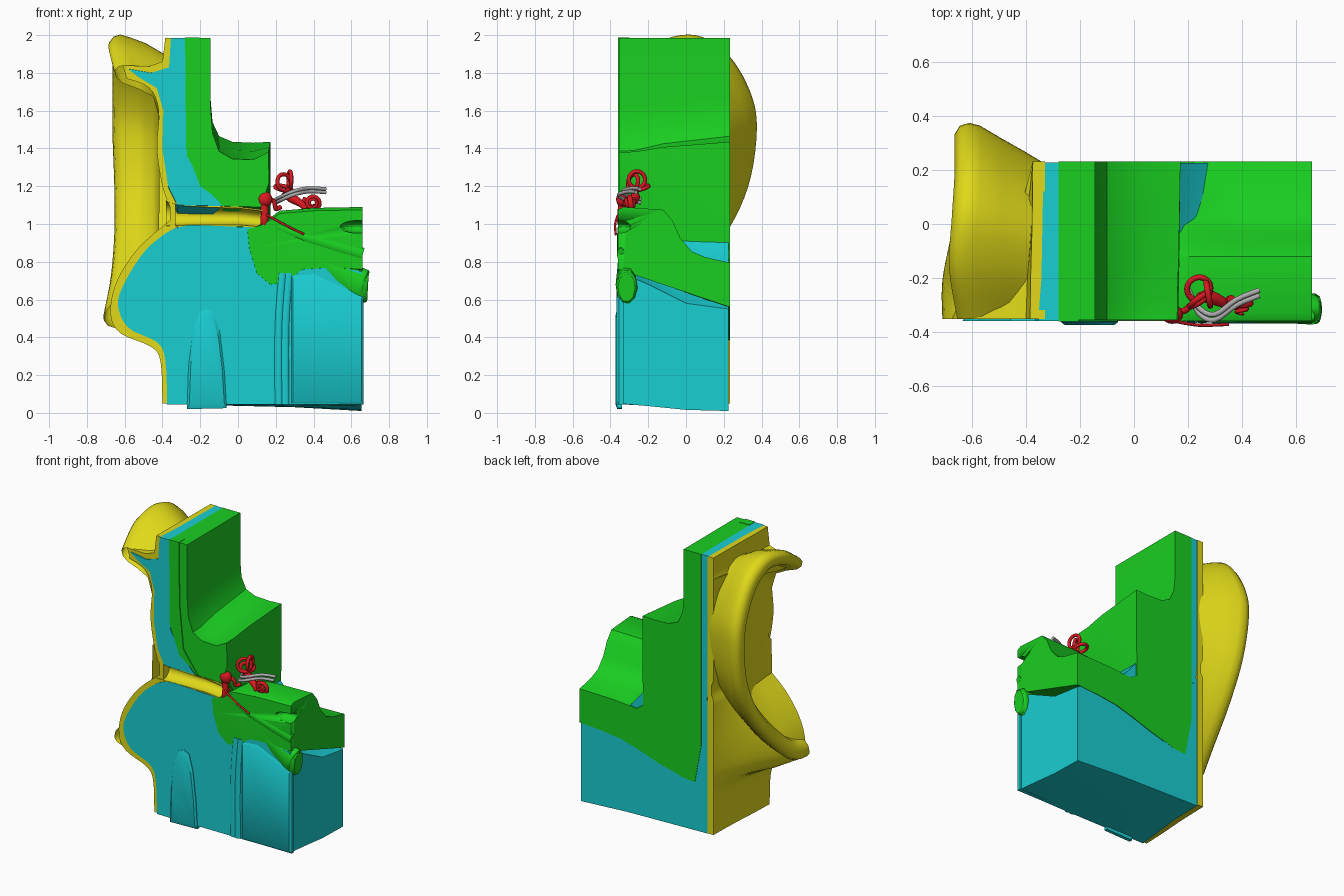
import bpy, bmesh
from math import radians, pi, sin, cos
from mathutils import Vector

if "Cube" in bpy.data.objects:
    bpy.data.objects.remove(bpy.data.objects["Cube"])


def mat(name, c):
    m = bpy.data.materials.new(name)
    m.diffuse_color = (*c, 1)
    m.use_nodes = True
    m.node_tree.nodes["Principled BSDF"].inputs["Base Color"].default_value = m.diffuse_color
    return m


YELLOW = mat("skin_yellow", (0.75, 0.70, 0.01))
CYAN = mat("tissue_cyan", (0.01, 0.62, 0.65))
GREEN = mat("bone_green", (0.01, 0.62, 0.015))
RED = mat("inner_red", (0.70, 0.01, 0.015))
GREY = mat("nerve_grey", (0.42, 0.42, 0.42))


def spline(pts, n=4):
    """Catmull-Rom through points of any dimension."""
    P = [Vector(p) for p in pts]
    P = [P[0]] + P + [P[-1]]
    out = []
    for i in range(1, len(P) - 2):
        a, b, c, d = P[i - 1:i + 3]
        for k in range(n):
            t = k / n
            out.append(0.5 * (2 * b + (c - a) * t + (2 * a - 5 * b + 4 * c - d) * t * t
                              + (3 * b - a - 3 * c + d) * t ** 3))
    return out + [P[-2]]


def make(name, rows, m, closed=True, caps=True, angle=35):
    """Skin a surface through rows of 3D points."""
    bm = bmesh.new()
    R = [[bm.verts.new(p) for p in r] for r in rows]
    n = len(R[0])
    for a, b in zip(R, R[1:]):
        for i in range(n if closed else n - 1):
            j = (i + 1) % n
            bm.faces.new((a[i], a[j], b[j], b[i]))
    if caps:
        bm.faces.new(R[0])
        bm.faces.new(R[-1])
    bmesh.ops.recalc_face_normals(bm, faces=bm.faces)
    me = bpy.data.meshes.new(name)
    bm.to_mesh(me)
    bm.free()
    ob = bpy.data.objects.new(name, me)
    bpy.context.collection.objects.link(ob)
    me.materials.append(m)
    me.shade_smooth()
    me.set_sharp_from_angle(angle=radians(angle))
    return ob


def loft(name, sections, m, **kw):
    return make(name, [[(p[0], y, p[1]) for p in pts] for y, pts in sections], m, **kw)


def mix(a, b, t):
    return [Vector(p[:2]).lerp(Vector(q[:2]), t) for p, q in zip(a, b)]


def tube(name, pts, r, m, squash=1.0, smooth=True):
    """Round tube; points are x, y, z and optional radius factor."""
    cu = bpy.data.curves.new(name, 'CURVE')
    cu.dimensions = '3D'
    cu.bevel_depth, cu.bevel_resolution, cu.use_fill_caps = r, 3, True
    P = spline([(*p, 1)[:4] for p in pts], 4) if smooth else pts
    s = cu.splines.new('POLY')
    s.points.add(len(P) - 1)
    s.use_smooth = True
    for q, p in zip(s.points, P):
        q.co = (p[0], p[1] / squash, p[2], 1)
        q.radius = p[3] if len(p) > 3 else 1
    ob = bpy.data.objects.new(name, cu)
    ob.scale.y = squash
    cu.materials.append(m)
    bpy.context.collection.objects.link(ob)
    return ob


def ball(name, loc, scale, m):
    bpy.ops.mesh.primitive_uv_sphere_add(segments=20, ring_count=12, radius=1, location=loc)
    ob = bpy.context.object
    ob.name, ob.scale = name, scale
    ob.data.materials.append(m)
    ob.data.shade_smooth()
    return ob


# Skin: outer outline at the front cut, flattening towards the back
low = spline([(-.40, .05), (-.41, .27), (-.46, .35), (-.62, .42), (-.675, .52),
              (-.645, .69), (-.53, .87), (-.36, 1.02)])
up = spline([(-.36, 1.09), (-.40, 1.2), (-.43, 1.4), (-.42, 1.6), (-.47, 1.72), (-.59, 1.77)])
front = low + up + [(-.61, 1.84), (-.47, 1.835), (-.40, 1.86), (-.385, 1.985), (-.33, 1.985), (-.33, .05)]
back = [(max(p[0], -.375), p[1]) for p in front]
loft("skin", [(-.352, front), (-.2, mix(front, back, .2)), (0, mix(front, back, .75)), (.232, back)], YELLOW)

# Outer ear: C-shaped rim lofted back to the head and into the bowl
rim = spline([(-.59, -.352, 1.84), (-.62, -.15, 1.965), (-.61, .05, 2.0), (-.60, .22, 1.90),
              (-.60, .34, 1.70), (-.60, .375, 1.5), (-.59, .33, 1.2), (-.59, .2, .93),
              (-.61, 0, .68), (-.645, -.2, .49), (-.645, -.352, .45)], 5)
# (y scale, z scale, x, share of rim x)
rings = [(.80, .84, -.34, 0), (.85, .87, -.40, 0), (.92, .94, -.49, 0), (.985, .985, .03, 1), (1, 1, -.01, 1),
         (.985, .985, -.045, 1), (.94, .95, -.065, 1), (.88, .89, -.055, 1), (.84, .84, -.02, 1),
         (.81, .79, -.53, 0), (.74, .72, -.45, 0), (.55, .55, -.42, 0), (.05, .05, -.415, 0)]
rows = [[(x + k * p[0], -.352 + (p[1] + .352) * s, 1.25 + (p[2] - 1.25) * sz) for p in rim]
        for s, sz, x, k in rings]
make("outer_ear", rows, YELLOW, closed=False, caps=False, angle=80)

# Ear canal: half tube open at the cut face
canal = []
for x, zc, r in [(-.38, 1.055, .065), (-.30, 1.045, .052), (-.15, 1.042, .046), (0, 1.04, .044), (.14, 1.025, .042)]:
    arc = [(x, -.357, zc + r + .008)]
    arc += [(x, -.357 + .07 * sin(pi * k / 10), zc + r * cos(pi * k / 10)) for k in range(11)]
    canal.append(arc + [(x, -.357, zc - r - .008)])
make("ear_canal", canal, YELLOW, closed=False, caps=False)

# Lower soft tissue
left = spline([(-.375, .045), (-.385, .28), (-.43, .375), (-.58, .45), (-.635, .57), (-.60, .69),
               (-.49, .86), (-.35, .97), (-.24, .995)])
f = left + [(.13, .98), (.3, .8), (.655, .75), (.655, .05), (.3, .045)]
b = [(max(p[0], -.33), p[1]) for p in left] + [(.13, .95), (.3, .75), (.655, .55), (.655, .01), (.3, .03)]
loft("lower_tissue", [(-.359, f), (-.2, mix(f, b, .35)), (0, mix(f, b, .85)), (.226, b)], CYAN)

# Upper soft tissue strip with the cartilage spike
f = [(-.355, 1.985), (-.365, 1.83), (-.46, 1.80), (-.58, 1.82), (-.53, 1.78), (-.43, 1.72), (-.395, 1.6),
     (-.40, 1.4), (-.37, 1.2), (-.32, 1.1), (-.08, 1.095), (-.18, 1.2), (-.27, 1.36), (-.28, 1.985)]
b = [(min(max(p[0], -.335), -.28), p[1] if p[1] > 1.15 else .93) for p in f]
loft("upper_tissue", [(-.359, f), (-.2, mix(f, b, .6)), (.228, b)], CYAN)

# Muscle tongue, vessels and rounded pad on the front cut
muscle = [(-.27, .02), (-.262, .25), (-.235, .45), (-.20, .535), (-.165, .55), (-.125, .53), (-.095, .42),
          (-.072, .22), (-.06, .025)]
loft("muscle", [(-.34, muscle), (-.364, muscle), (-.374, mix(muscle, [(-.165, .25)] * 9, .12))], CYAN)
for x, r in ((.215, .022), (.25, .022)):
    tube("vessel", [(x, -.355, .045), (x, -.355, .45), (x + .02, -.352, .74)], r, CYAN, .6)
pad = [(.28, .045), (.665, .045), (.665, .62), (.40, .74), (.28, .73)]
loft("front_pad", [(-.33, pad), (-.356, pad), (-.369, mix(pad, [(.47, .36)] * 5, .06))], CYAN)

# Upper skull bone: thin wall with a shelf at its foot
f = [(-.28, 1.985), (-.145, 1.985), (-.145, 1.62), (-.135, 1.48), (-.10, 1.385), (-.03, 1.345), (.08, 1.34),
     (.16, 1.38), (.165, 1.22), (.12, 1.09), (-.08, 1.095), (-.18, 1.2), (-.272, 1.36)]
b = [(-.28, 1.985), (-.145, 1.985), (-.145, 1.66), (-.135, 1.54), (-.10, 1.465), (-.03, 1.435), (.08, 1.43),
     (.172, 1.435), (.172, 1.0), (.17, .5), (-.13, .39), (-.23, .38), (-.28, .65)]
loft("upper_bone", [(-.355, f), (-.27, mix(f, b, .06)), (-.12, mix(f, b, .5)), (.232, b)], GREEN)
strip = [(-.28, 1.988), (-.205, 1.988), (-.20, 1.55), (-.17, 1.25), (-.06, 1.1), (-.2, 1.2), (-.275, 1.4)]
loft("bone_layer", [(-.361, strip), (-.3, strip)], GREEN)

# Lower skull bone: high front ridge falling to a low back shelf
secs = []
for y, top in ((-.36, 0), (-.33, .015), (-.12, 0), (-.07, -.06), (-.03, -.15), (.03, -.22), (.1, -.25), (.232, -.28)):
    t = (y + .36) / .592
    fl = [(.05, .97), (.06, .87), (.10, .74), (.17, .68), (.25, .69), (.34, .76), (.5, .77), (.66, .76)]
    bl = [(-.05, .75), (-.08, .55), (-.06, .41), (.05, .44), (.2, .49), (.34, .53), (.5, .55), (.66, .56)]
    secs.append((y, [(.66, 1.075 + top), (.4, 1.07 + top), (.22, 1.055 + top), (.14, 1.0 + top * .6)] + mix(fl, bl, t)))
bone = loft("lower_bone", secs, GREEN)

# Hollow at the right edge of the bone
cut = ball("hollow_cutter", (.64, -.36, .985), (.10, .07, .034), GREEN)
cut.hide_render = True
cut.hide_viewport = True
mod = bone.modifiers.new("hollow", 'BOOLEAN')
mod.operation, mod.object = 'DIFFERENCE', cut

# Widening tube to the throat and the ridges over it
tube("throat_tube", [(.14, -.345, 1.0, .12), (.3, -.33, .89, .45), (.48, -.32, .775, .75), (.64, -.315, .68, 1),
                     (.675, -.315, .667, .97), (.688, -.315, .665, .8)], .092, GREEN, .62)
tube("bone_ridge", [(.15, -.355, 1.01, .2), (.35, -.35, .93, .7), (.66, -.345, .84, 1)], .036, GREEN, .6)

# Hearing bones and eardrum
ball("hammer_head", (.142, -.335, 1.13), (.04, .035, .042), RED)
tube("hammer_handle", [(.135, -.335, 1.17, .6), (.14, -.34, 1.08, 1.2), (.15, -.35, .98, .5)], .018, RED)
ball("eardrum", (.14, -.335, 1.02), (.022, .03, .05), RED)
tube("anvil", [(.15, -.33, 1.14), (.19, -.32, 1.12), (.20, -.31, 1.08), (.225, -.29, 1.09)], .012, RED)
tube("tendon", [(.15, -.36, 1.05), (.24, -.375, 1.0), (.35, -.372, .945)], .006, RED)

# Semicircular canals
for loc, rot in (((.245, -.28, 1.22), (80, 0, 35)), ((.275, -.26, 1.235), (90, 0, 100)), ((.24, -.24, 1.19), (15, 10, 0))):
    bpy.ops.mesh.primitive_torus_add(location=loc, rotation=[radians(a) for a in rot], major_segments=28,
                                     minor_segments=8, major_radius=.044, minor_radius=.011)
    ob = bpy.context.object
    ob.name = "semicircular_canal"
    ob.data.materials.append(RED)
    ob.data.shade_smooth()
tube("vestibule", [(.24, -.27, 1.17, .8), (.28, -.27, 1.14, 1.3), (.33, -.29, 1.11, 1), (.36, -.30, 1.08, .8)], .02, RED)

# Cochlea spiral
coil = []
for k in range(41):
    a, s = 2.5 * 2 * pi * k / 40 + 2.5, 1 - k / 55
    coil.append((.395 + .042 * s * cos(a), -.28 - .055 * k / 40, 1.112 + .042 * s * sin(a), s))
tube("cochlea", coil, .017, RED, smooth=False)

# Nerves
for dy, dz in ((0, 0), (-.02, -.018)):
    tube("nerve", [(.20, -.24, 1.13 + dz), (.24, -.31 + dy, 1.15 + dz), (.30, -.335 + dy, 1.175 + dz),
                   (.38, -.28 + dy, 1.19 + dz), (.465, -.245 + dy, 1.185 + dz)], .010, GREY)
